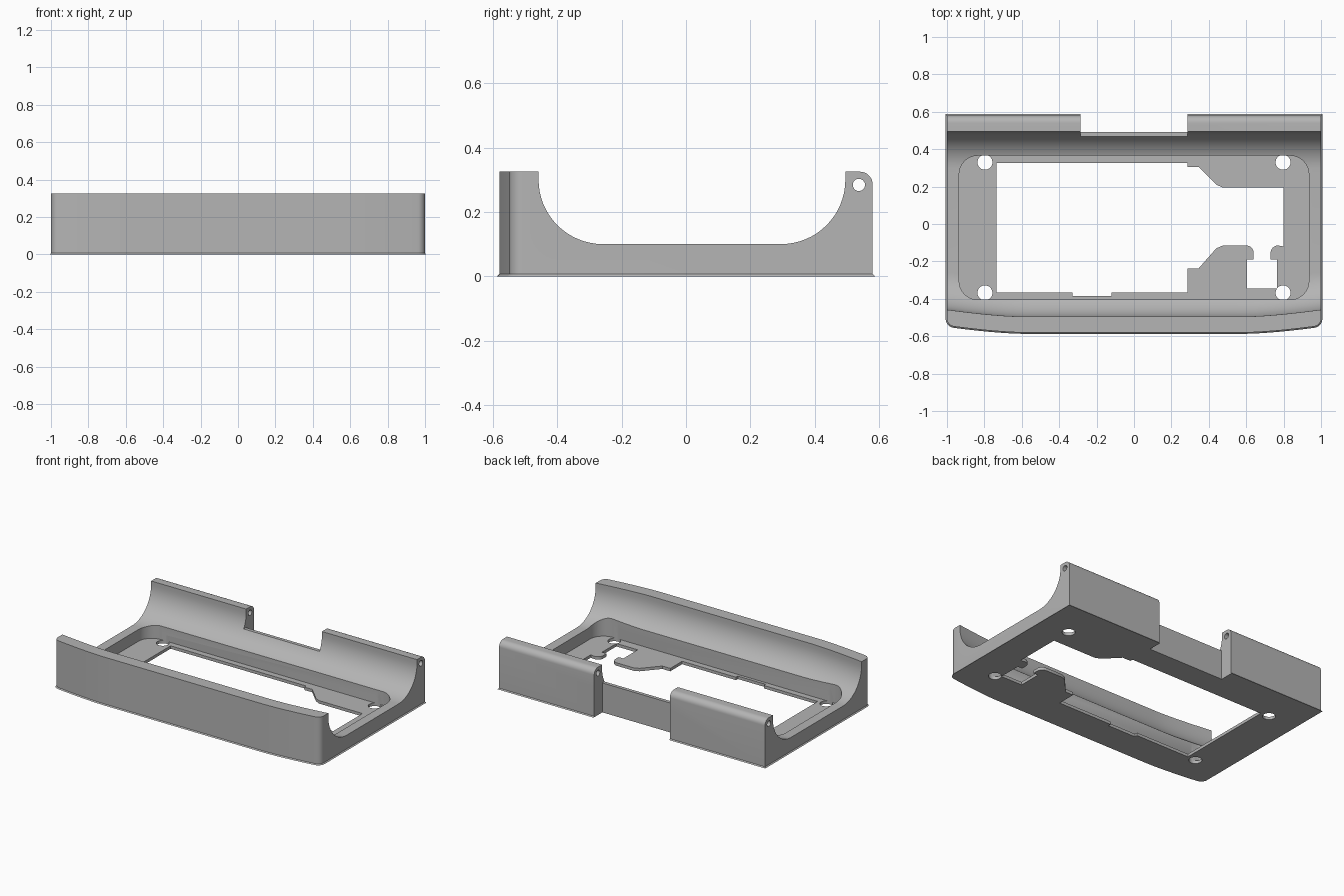
import bpy, bmesh, math

if "Cube" in bpy.data.objects:
    bpy.data.objects.remove(bpy.data.objects["Cube"], do_unlink=True)

H = 0.325      # overall height
BACK = 0.58    # half depth
FLOOR = 0.1    # height of the channel floor
PLATE = 0.02   # thickness of the bottom plate

grey = bpy.data.materials.new("plain grey")
grey.use_nodes = True
grey.diffuse_color = (0.46, 0.46, 0.46, 1)
grey.node_tree.nodes["Principled BSDF"].inputs["Base Color"].default_value = grey.diffuse_color


def finish(name, bm):
    bmesh.ops.recalc_face_normals(bm, faces=bm.faces)
    mesh = bpy.data.meshes.new(name)
    bm.to_mesh(mesh)
    bm.free()
    obj = bpy.data.objects.new(name, mesh)
    bpy.context.collection.objects.link(obj)
    mesh.materials.append(grey)
    return obj


def loft(rings):
    """Skin a row of equal closed rings and cap both ends."""
    bm = bmesh.new()
    rows = [[bm.verts.new(p) for p in ring] for ring in rings]
    n = len(rows[0])
    for a, b in zip(rows, rows[1:]):
        for i in range(n):
            j = (i + 1) % n
            bm.faces.new((a[i], a[j], b[j], b[i]))
    bm.faces.new(rows[0])
    bm.faces.new(rows[-1])
    return bm


def prism(points, z0, z1):
    return loft([[(x, y, z) for x, y in points] for z in (z0, z1)])


def arc(cx, cy, r, a0, a1, n=12):
    angles = [math.radians(a0 + (a1 - a0) * i / n) for i in range(n + 1)]
    return [(cx + r * math.cos(a), cy + r * math.sin(a)) for a in angles]


def circle(cx, cy, r, n=32):
    return arc(cx, cy, r, 0, 360, n)[:-1]


def box(x0, x1, y0, y1):
    return [(x0, y0), (x1, y0), (x1, y1), (x0, y1)]


def sweep_back(x):
    """How far the bowed front recedes towards the ends."""
    return 0.037 * max(0, (abs(x) - 0.6) / 0.4) ** 1.5


def bevel(bm, test, offset, segments):
    edges = [e for e in bm.edges if test(*[v.co for v in e.verts])]
    bmesh.ops.bevel(bm, geom=edges, offset=offset, segments=segments,
                    profile=0.5, affect='EDGES')


# Outer block: bowed front, rounded corners and rear top edge, chamfered base
xs = [i / 20 for i in range(-20, 21)]
outline = [(x, sweep_back(x) - BACK) for x in xs] + [(1, BACK), (-1, BACK)]
bm = prism(outline, 0, H)
bevel(bm, lambda a, b: abs(a.z - b.z) > 0.1 and abs(a.x) > 0.99 and a.y < 0, 0.035, 6)
bevel(bm, lambda a, b: min(a.z, b.z) > H - 0.001 and min(a.y, b.y) > BACK - 0.001, 0.04, 8)
bevel(bm, lambda a, b: max(a.z, b.z) < 0.001, 0.007, 1)
body = finish("cradle_body", bm)

cutters = []


def cut(name, bm):
    cutters.append(finish(name, bm))


# Long channel with curved walls, following the bow of the front
half = arc(0.295, FLOOR + 0.2, 0.2, -90, 0, 16) + [(0.495, 0.5)]
rings = []
for x in [-1.05] + xs + [1.05]:
    front = [(x, sweep_back(x) - y, z) for y, z in reversed(half)]
    rings.append(front + [(x, y, z) for y, z in half])
cut("channel_cutter", loft(rings))

# Rounded pocket above the bottom plate
pocket = []
for cx, cy, a in ((0.835, 0.265, 0), (-0.835, 0.265, 90),
                  (-0.835, -0.305, 180), (0.835, -0.305, 270)):
    pocket += arc(cx, cy, 0.1, a, a + 90, 10)
cut("pocket_cutter", prism(pocket, PLATE, 0.3))

# Opening through the plate with its angled shelves and keyed slot
opening = [(-0.735, 0.325), (0.285, 0.325), (0.285, 0.305), (0.345, 0.305),
           (0.44, 0.21), (0.475, 0.195), (0.8, 0.195), (0.8, -0.12)]
opening += arc(0.77, -0.155, 0.04, 90, 180, 6)
opening += [(0.73, -0.19), (0.765, -0.19), (0.765, -0.345), (0.605, -0.345),
            (0.605, -0.19), (0.64, -0.19)]
opening += arc(0.6, -0.155, 0.04, 0, 90, 6)
opening += [(0.475, -0.115), (0.44, -0.13), (0.345, -0.238), (0.285, -0.238),
            (0.285, -0.365), (-0.12, -0.365), (-0.12, -0.385), (-0.33, -0.385),
            (-0.33, -0.365), (-0.735, -0.365)]
cut("opening_cutter", prism(opening, -0.1, 0.06))

# Screw holes in the plate corners
for x in (-0.797, 0.797):
    for y in (-0.368, 0.33):
        cut("screw_hole_cutter", prism(circle(x, y, 0.04), -0.1, 0.06))

# Gap between the two hinge blocks, with a lower wall across it
cut("gap_cutter", prism(box(-0.285, 0.285, 0.492, 0.7), -0.1, 0.5))
cut("low_wall_cutter", prism(box(-0.285, 0.285, 0.4, 0.7), 0.2, 0.5))

# Hinge pin bore along the rear blocks
cut("pin_bore_cutter", loft([[(x, y, z) for y, z in circle(0.537, 0.284, 0.019, 24)]
                             for x in (-1.1, 1.1)]))

# Apply the cuts and shade
bpy.ops.object.select_all(action='DESELECT')
bpy.context.view_layer.objects.active = body
body.select_set(True)
for cutter in cutters:
    mod = body.modifiers.new(cutter.name, 'BOOLEAN')
    mod.operation = 'DIFFERENCE'
    mod.solver = 'EXACT'
    mod.object = cutter
    bpy.ops.object.modifier_apply(modifier=mod.name)
    bpy.data.objects.remove(cutter, do_unlink=True)
bpy.ops.object.shade_smooth_by_angle(angle=math.radians(30))
